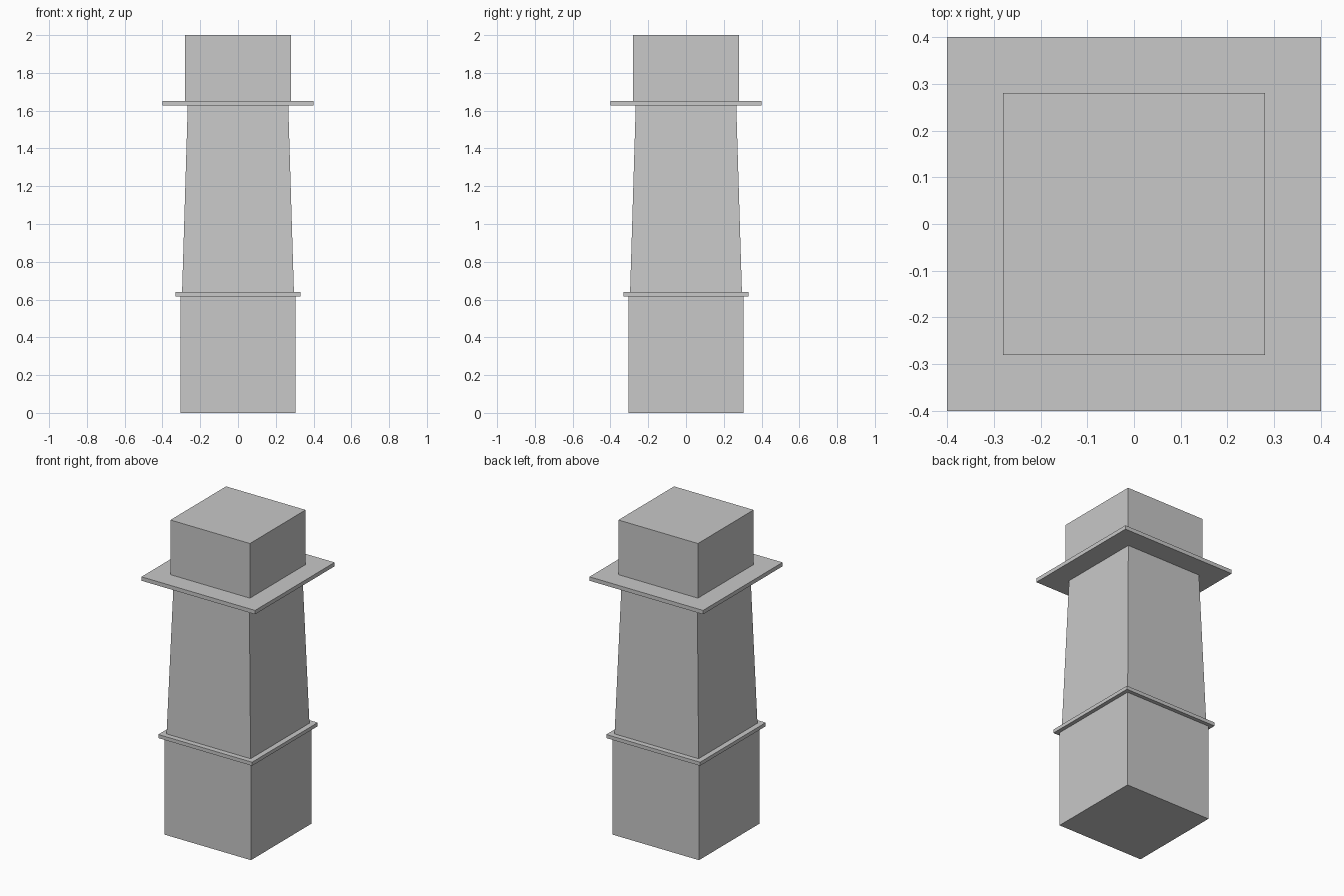
import bpy
import bmesh

default_cube = bpy.data.objects.get("Cube")
if default_cube:
    bpy.data.objects.remove(default_cube, do_unlink=True)

# Single plain stone colour
stone = bpy.data.materials.new("stone_grey")
stone.use_nodes = True
colour = (0.58, 0.58, 0.58, 1.0)
stone.diffuse_color = colour
stone.node_tree.nodes["Principled BSDF"].inputs["Base Color"].default_value = colour


def square_block(name, z_low, z_high, half_low, half_high=None):
    """Square block between two heights, optionally tapered."""
    half_high = half_high or half_low
    bm = bmesh.new()
    bmesh.ops.create_cube(bm, size=2)
    for v in bm.verts:
        upper = v.co.z > 0
        half = half_high if upper else half_low
        v.co.x *= half
        v.co.y *= half
        v.co.z = z_high if upper else z_low
    mesh = bpy.data.meshes.new(name)
    bm.to_mesh(mesh)
    bm.free()
    mesh.materials.append(stone)
    obj = bpy.data.objects.new(name, mesh)
    bpy.context.collection.objects.link(obj)
    return obj


# Pillar, stacked from the ground up
square_block("base_block", 0.0, 0.617, 0.305)
square_block("lower_band", 0.617, 0.64, 0.33)
square_block("tapered_shaft", 0.64, 1.627, 0.296, 0.266)
square_block("cap_plate", 1.627, 1.652, 0.40)
square_block("top_block", 1.652, 2.0, 0.28)
